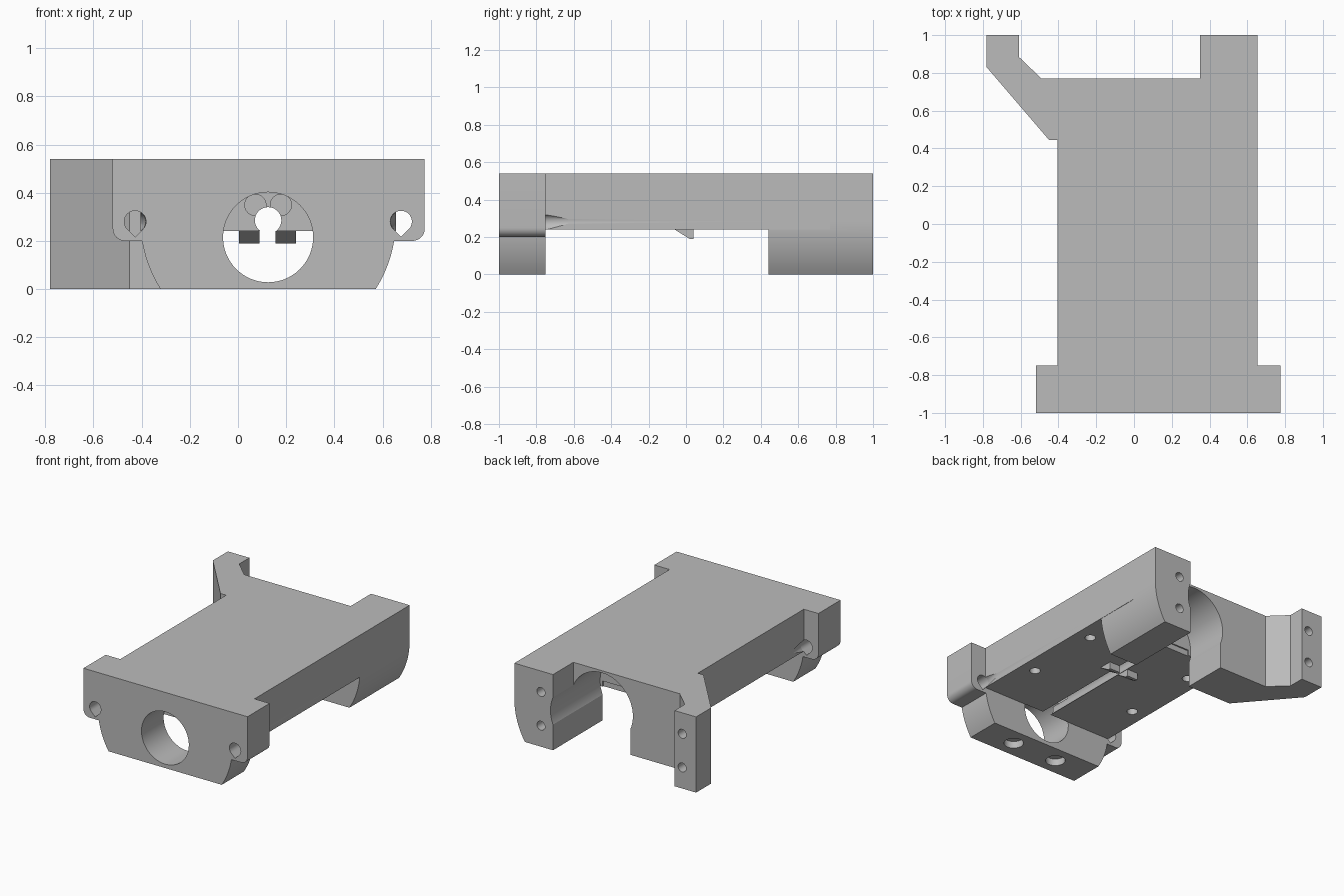
import bpy, bmesh, math
from mathutils import Vector

if "Cube" in bpy.data.objects:
    bpy.data.objects.remove(bpy.data.objects["Cube"])

CX = 0.125       # centre line of the body
AXIS_Z = 0.285   # height of the long channel
TOP = 0.54

grey = bpy.data.materials.new("plain grey")
grey.use_nodes = True
colour = (0.5, 0.5, 0.5, 1)
grey.diffuse_color = colour
grey.node_tree.nodes["Principled BSDF"].inputs["Base Color"].default_value = colour


def prism(name, points, axis, start, end, scale=1.0):
    """Extrude a 2D outline along an axis; scale tapers the far end about its centre."""
    place = {"X": lambda a, b, d: (d, a, b),
             "Y": lambda a, b, d: (a, d, b),
             "Z": lambda a, b, d: (a, b, d)}[axis]
    ca = sum(p[0] for p in points) / len(points)
    cb = sum(p[1] for p in points) / len(points)
    bm = bmesh.new()
    near = [bm.verts.new(place(a, b, start)) for a, b in points]
    far = [bm.verts.new(place(ca + (a - ca) * scale, cb + (b - cb) * scale, end))
           for a, b in points]
    bm.faces.new(near)
    bm.faces.new(far[::-1])
    n = len(points)
    for i in range(n):
        j = (i + 1) % n
        bm.faces.new((near[j], near[i], far[i], far[j]))
    bmesh.ops.recalc_face_normals(bm, faces=bm.faces)
    mesh = bpy.data.meshes.new(name)
    bm.to_mesh(mesh)
    bm.free()
    mesh.materials.append(grey)
    obj = bpy.data.objects.new(name, mesh)
    bpy.context.collection.objects.link(obj)
    return obj


def rect(a0, a1, b0, b1):
    return [(a0, b0), (a1, b0), (a1, b1), (a0, b1)]


def arc(ca, cb, r, start, end, n):
    angles = [math.radians(start + (end - start) * i / n) for i in range(n + 1)]
    return [(ca + r * math.cos(t), cb + r * math.sin(t)) for t in angles]


def circle(ca, cb, r, n=32):
    return arc(ca, cb, r, 0, 360, n)[:-1]


def teardrop(ca, cb, r):
    return arc(ca, cb, r, -45, 225, 24) + [(ca, cb - r * 1.41)]


def combine(target, tool, operation):
    mod = target.modifiers.new(operation, "BOOLEAN")
    mod.operation, mod.solver, mod.object = operation, "EXACT", tool
    bpy.context.view_layer.objects.active = target
    bpy.ops.object.modifier_apply(modifier=mod.name)
    bpy.data.objects.remove(tool)


def cut(target, *args, **kw):
    combine(target, prism("cutter", *args, **kw), "DIFFERENCE")


# Rounded underside shared by the front plate and the rear post
R = 0.53
lean = math.degrees(math.asin(AXIS_Z / R))
right_arc = arc(CX, AXIS_Z, R, -lean, 0, 12)
left_arc = arc(CX, AXIS_Z, R, 180, 180 + lean, 12)

# Deck
body = prism("body", rect(CX - R, CX + R, 0.24, TOP), "Y", -0.9, 0.77)

# Front plate with rounded belly and two ears
belly = prism("belly", right_arc + [(CX + R, TOP), (CX - R, TOP)] + left_arc, "Y", -1, -0.75)
ears = prism("ears", arc(-0.47, 0.25, 0.05, 180, 270, 8) + arc(0.725, 0.25, 0.05, 270, 360, 8)
             + [(0.775, TOP), (-0.52, TOP)], "Y", -1, -0.75)
combine(belly, ears, "UNION")
combine(body, belly, "UNION")

# Rear post, rear bridge and slanted arm
post = prism("post", [(0.2, 0)] + right_arc + [(CX + R, TOP), (0.2, TOP)], "Y", 0.44, 1)
cut(post, rect(0.1, 0.35, 0.77, 1.1), "Z", -0.1, 0.7)
combine(body, post, "UNION")
arm = prism("arm", [(0.3, 0.445), (-0.45, 0.445), (-0.78, 0.83), (-0.78, 1), (-0.61, 1),
                    (-0.61, 0.885), (-0.49, 0.77), (0.3, 0.77)], "Z", 0, TOP)
combine(body, arm, "UNION")

# Rear arch with its open lower part
cut(body, circle(CX, 0.28, 0.245, 64), "Y", 0.44, 1.1)
cut(body, rect(CX - 0.225, CX + 0.225, -0.1, 0.28), "Y", 0.43, 1.1)

# Front bore, long keyhole channel and pockets beside it
cut(body, circle(CX, 0.215, 0.187, 64), "Y", -1.1, -0.749)
cut(body, circle(CX, AXIS_Z, 0.055), "Y", -0.8, 0.6)
cut(body, rect(CX - 0.033, CX + 0.033, 0.2, AXIS_Z), "Y", -0.7495, 0.6)
for side in (-1, 1):
    cut(body, circle(CX + side * 0.053, 0.349, 0.044), "Y", -0.76, -0.6)

    # Ear holes that run out as tapered grooves in the deck sides
    x = CX + side * 0.552
    cut(body, teardrop(x, 0.28, 0.045), "Y", -1.1, -0.745)
    cut(body, teardrop(x, 0.28, 0.045), "Y", -0.75, -0.55, scale=0.25)

    # Screw holes under the deck and sockets under the front plate
    for y in (-0.37, 0.2):
        cut(body, circle(CX + side * 0.42, y, 0.036, 24), "Z", 0.1, 0.42)
    cut(body, circle(CX + side * 0.18, -0.875, 0.065), "Z", -0.1, 0.05)

# Screw holes in the rear ends
for x in (0.445, -0.67):
    for z in (0.15, 0.39):
        cut(body, circle(x, z, 0.032, 24), "Y", 0.8, 1.1)

# Wedge catches beside the channel
for label, x in (("right", 0.005), ("left", 0.155)):
    prism(label + "_catch", [(-0.06, 0.24), (0.02, 0.19), (0.04, 0.19), (0.04, 0.24)],
          "X", x, x + 0.085)

# Smooth the round walls, keep edges crisp
bpy.ops.object.select_all(action="DESELECT")
body.select_set(True)
bpy.context.view_layer.objects.active = body
bpy.ops.object.shade_smooth_by_angle(angle=math.radians(25))
